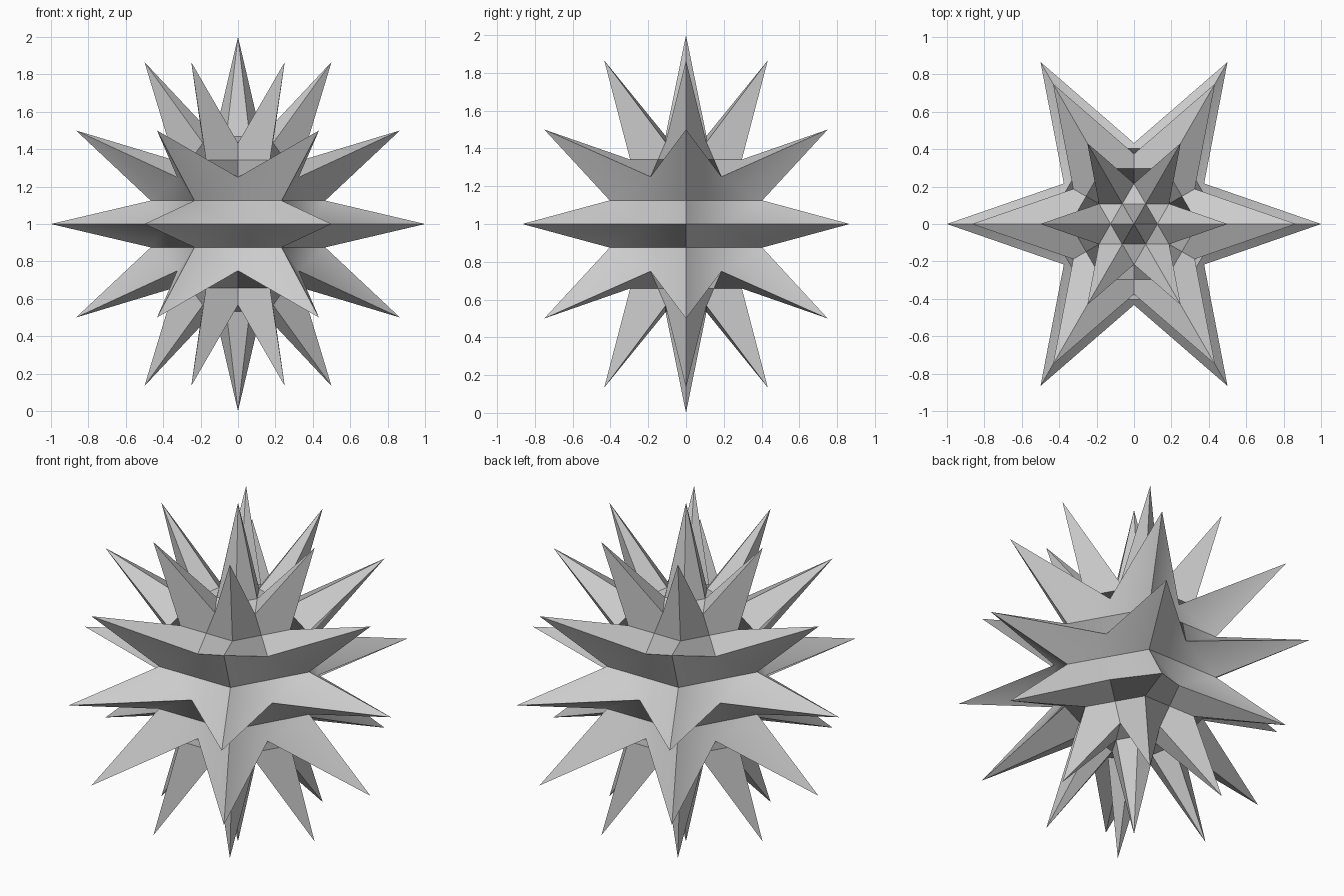
import bpy, bmesh, math
from mathutils import Vector

if "Cube" in bpy.data.objects:
    bpy.data.objects.remove(bpy.data.objects["Cube"])

SIDES = 6            # spikes per ring, rings every 30 degrees of latitude
CORE, TIP = 0.5, 1.0
CENTRE = Vector((0, 0, 1))

bm = bmesh.new()
cache = {}


def vert(p):
    # one shared vertex per position
    key = tuple(round(c, 4) + 0.0 for c in p)
    if key not in cache:
        cache[key] = bm.verts.new(p + CENTRE)
    return cache[key]


def direction(k, j):
    az, el = math.radians(60 * (k % SIDES)), math.radians(30 * j)
    return Vector((math.cos(el) * math.cos(az), math.cos(el) * math.sin(az), math.sin(el)))


def spike_cell(corners):
    # split one core face at its edge midpoints, pulling its corners out to spike tips
    n = len(corners)
    dirs = [direction(*c) for c in corners]
    mids = [(dirs[i] + dirs[(i + 1) % n]) * CORE / 2 for i in range(n)]
    for i in range(n):
        loop = [mids[i - 1], dirs[i] * TIP, mids[i]]
        if n == 4:
            loop.append(sum(dirs, Vector()) * CORE / 4)
        bm.faces.new([vert(p) for p in loop])
    if n == 3:
        bm.faces.new([vert(p) for p in mids])


for k in range(SIDES):
    # four bands of quads
    for j in range(-2, 2):
        spike_cell([(k, j), (k + 1, j), (k + 1, j + 1), (k, j + 1)])
    # top and bottom caps
    spike_cell([(k, 2), (k + 1, 2), (0, 3)])
    spike_cell([(0, -3), (k + 1, -2), (k, -2)])

mesh = bpy.data.meshes.new("spiky_star")
bm.to_mesh(mesh)
bm.free()
star = bpy.data.objects.new("spiky_star", mesh)
bpy.context.collection.objects.link(star)
bpy.context.view_layer.objects.active = star
star.select_set(True)
bpy.ops.object.shade_smooth_by_angle(angle=math.radians(45))

# slightly dark grey
grey = bpy.data.materials.new("grey")
grey.diffuse_color = (0.58, 0.58, 0.58, 1)
grey.use_nodes = True
grey.node_tree.nodes["Principled BSDF"].inputs["Base Color"].default_value = grey.diffuse_color
mesh.materials.append(grey)
